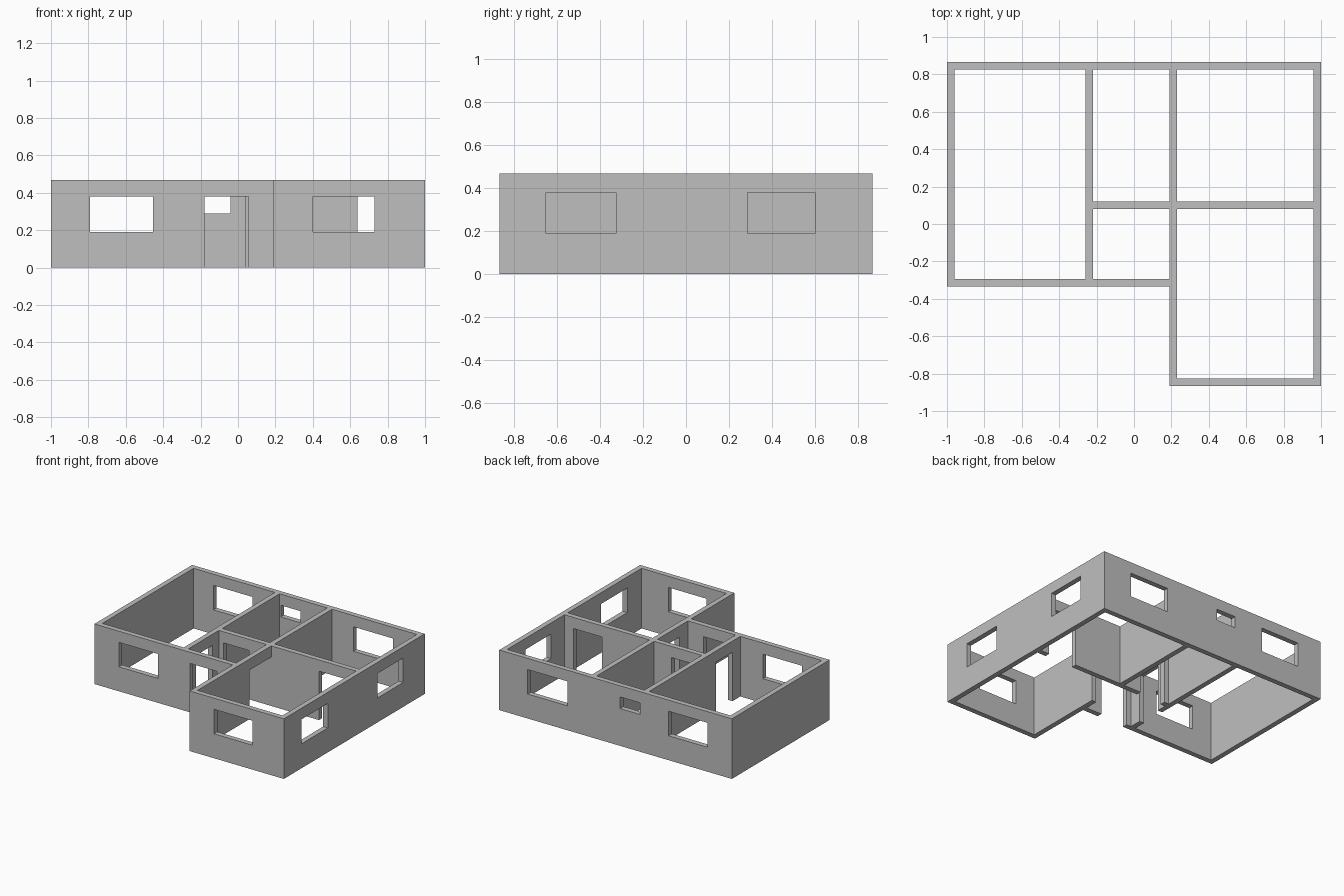
import bpy
import bmesh

cube = bpy.data.objects.get("Cube")
if cube:
    bpy.data.objects.remove(cube, do_unlink=True)

HEIGHT = 0.467   # wall height
HEAD = 0.38      # top of every door and window
SILL = 0.19      # bottom of the large windows
BACK, FRONT, HALL_FRONT = 0.865, -0.865, -0.335
T = 0.04         # wall thickness
LEFT_X, RIGHT_X = -0.26, 0.19   # near edges of the two long inner walls
MID_Y = 0.08                    # near edge of the cross wall

plaster = bpy.data.materials.new("wall_grey")
plaster.use_nodes = True
grey = (0.52, 0.52, 0.52, 1.0)
plaster.diffuse_color = grey
plaster.node_tree.nodes["Principled BSDF"].inputs["Base Color"].default_value = grey


def prism(bm, outline, z0, z1):
    """Extrude a counter-clockwise plan outline from z0 to z1."""
    base = bm.faces.new([bm.verts.new((x, y, z0)) for x, y in outline])
    top = bmesh.ops.extrude_face_region(bm, geom=[base])["geom"]
    moved = [v for v in top if isinstance(v, bmesh.types.BMVert)]
    bmesh.ops.translate(bm, verts=moved, vec=(0, 0, z1 - z0))


def block(bm, x0, x1, y0, y1, z0, z1):
    prism(bm, [(x0, y0), (x1, y0), (x1, y1), (x0, y1)], z0, z1)


def finish(bm, name):
    bmesh.ops.recalc_face_normals(bm, faces=bm.faces)
    mesh = bpy.data.meshes.new(name)
    bm.to_mesh(mesh)
    bm.free()
    obj = bpy.data.objects.new(name, mesh)
    bpy.context.collection.objects.link(obj)
    return obj


# Solid L-shaped plan
bm = bmesh.new()
prism(bm, [(-1, HALL_FRONT), (RIGHT_X, HALL_FRONT), (RIGHT_X, FRONT),
           (1, FRONT), (1, BACK), (-1, BACK)], 0, HEIGHT)
walls = finish(bm, "house_walls")
walls.data.materials.append(plaster)

# Rooms, open above and below
bm = bmesh.new()
rooms = [
    (-1 + T, LEFT_X, HALL_FRONT + T, BACK - T),        # long left room
    (LEFT_X + T, RIGHT_X, MID_Y + T, BACK - T),        # small back room
    (LEFT_X + T, RIGHT_X, HALL_FRONT + T, MID_Y),      # entrance hall
    (RIGHT_X + T, 1 - T, MID_Y + T, BACK - T),         # back corner room
    (RIGHT_X + T, 1 - T, FRONT + T, MID_Y),            # front corner room
]
for x0, x1, y0, y1 in rooms:
    block(bm, x0, x1, y0, y1, -0.1, HEIGHT + 0.1)
room_cutter = finish(bm, "room_cutter")

# Openings: start, end, near edge of the wall, bottom
bm = bmesh.new()
along_x = [
    (-0.79, -0.455, BACK - T, SILL),       # back windows
    (-0.21, -0.04, BACK - T, 0.29),
    (0.415, 0.755, BACK - T, SILL),
    (-0.79, -0.455, HALL_FRONT, SILL),     # front windows
    (0.40, 0.73, FRONT, SILL),
    (-0.18, 0.055, HALL_FRONT, -0.1),      # front door
    (-0.18, 0.04, MID_Y, -0.1),            # inner doors
    (0.64, 0.885, MID_Y, -0.1),
]
along_y = [
    (-0.65, -0.325, 1 - T, SILL),          # side windows
    (0.285, 0.60, 1 - T, SILL),
    (-0.20, 0.0, LEFT_X, -0.1),            # hall doors
    (-0.19, MID_Y, RIGHT_X, -0.1),
]
E = 0.015   # cutter overshoot
for a, b, w, z in along_x:
    block(bm, a, b, w - E, w + T + E, z, HEAD)
for a, b, w, z in along_y:
    block(bm, w - E, w + T + E, a, b, z, HEAD)
opening_cutter = finish(bm, "opening_cutter")

# Cut everything out and keep the clean result
cutters = (room_cutter, opening_cutter)
for cutter in cutters:
    cutter.hide_render = True
    mod = walls.modifiers.new(cutter.name, 'BOOLEAN')
    mod.operation = 'DIFFERENCE'
    mod.solver = 'EXACT'
    mod.object = cutter
bpy.context.view_layer.update()
graph = bpy.context.evaluated_depsgraph_get()
result = bpy.data.meshes.new_from_object(walls.evaluated_get(graph))
walls.modifiers.clear()
walls.data = result
for cutter in cutters:
    bpy.data.objects.remove(cutter, do_unlink=True)
